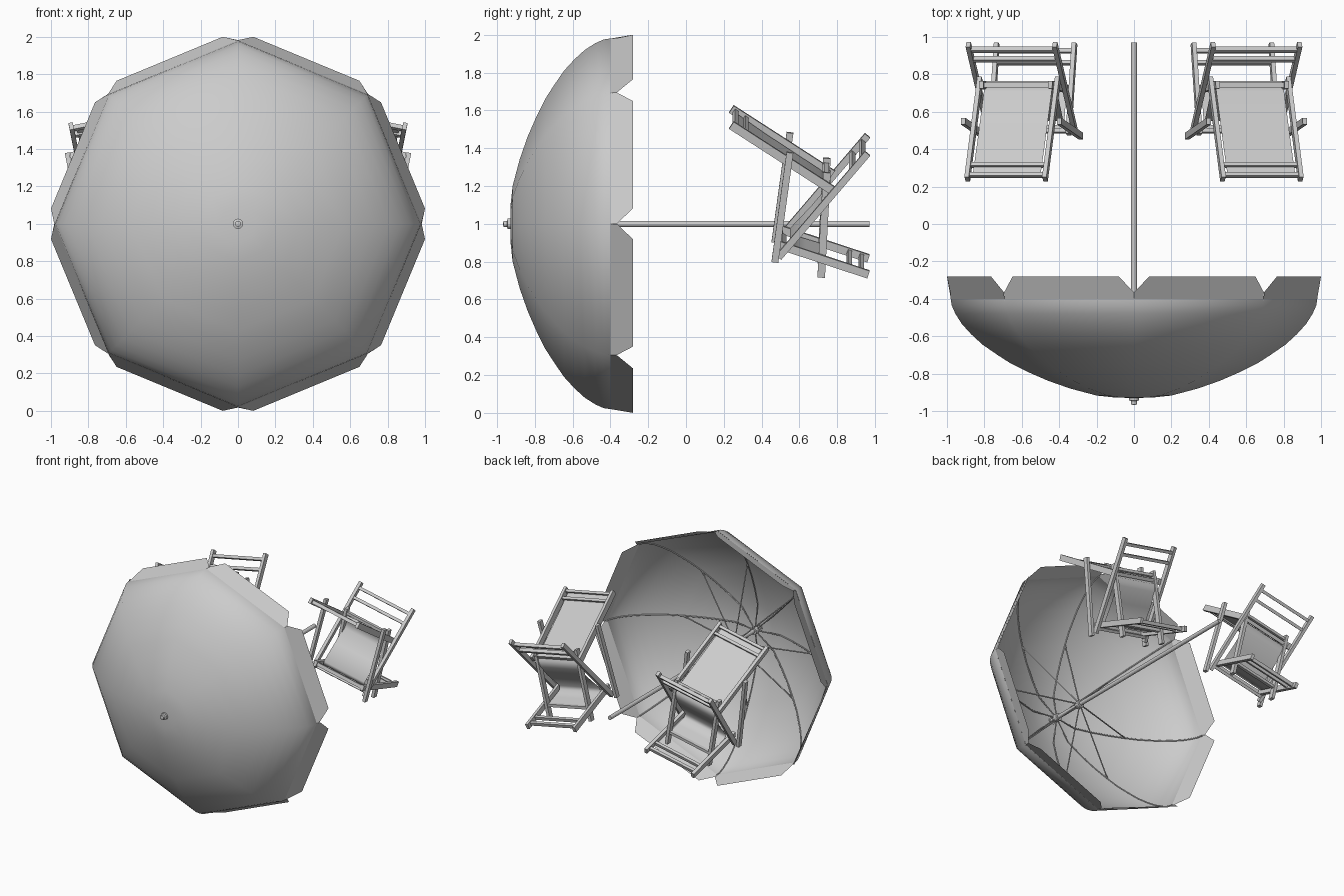
import bpy, bmesh
from math import sin, cos, pi
from mathutils import Vector, Matrix

if "Cube" in bpy.data.objects:
    bpy.data.objects.remove(bpy.data.objects["Cube"])

grey = bpy.data.materials.new("plain_grey")
grey.use_nodes = True
GREY = (0.6, 0.6, 0.6, 1)
grey.diffuse_color = GREY
grey.node_tree.nodes["Principled BSDF"].inputs["Base Color"].default_value = GREY


def finish(name, bm, smooth=False, mirror=False):
    mesh = bpy.data.meshes.new(name)
    bm.to_mesh(mesh)
    bm.free()
    mesh.materials.append(grey)
    for p in mesh.polygons:
        p.use_smooth = smooth
    obj = bpy.data.objects.new(name, mesh)
    bpy.context.collection.objects.link(obj)
    if mirror:
        obj.modifiers.new("mirror", 'MIRROR').use_mirror_merge = False
    return obj


def polar(r, a, y):
    """Point at radius r and angle a around the pole, which lies along y."""
    return Vector((r * sin(a), y, 1 + r * cos(a)))


def lathe(name, profile, sides, smooth):
    """Revolve (radius, y) points around the pole axis."""
    bm = bmesh.new()
    rings = [[bm.verts.new(polar(r, 2 * pi * i / sides, y)) for i in range(sides)]
             for r, y in profile]
    for a, b in zip(rings, rings[1:]):
        for i in range(sides):
            j = (i + 1) % sides
            bm.faces.new((a[i], a[j], b[j], b[i]))
    bmesh.ops.remove_doubles(bm, verts=bm.verts, dist=1e-5)
    bmesh.ops.recalc_face_normals(bm, faces=bm.faces)
    return finish(name, bm, smooth)


# Parasol canopy: eight panels, domed towards the front
DOME = [(0, -.93), (.1, -.928), (.2, -.917), (.34, -.88), (.46, -.838), (.57, -.79),
        (.66, -.745), (.73, -.70), (.81, -.645), (.87, -.59), (.92, -.535),
        (.955, -.48), (.975, -.435), (.98, -.40)]
lathe("canopy", DOME, 8, True)

# Valance: one flared flap per panel, with trimmed corners
bm = bmesh.new()
FLAP = [(-.375, .905, -.40), (-.375, .908, -.365), (-.307, .955, -.28)]
FLAP += [(-s, a, y) for s, a, y in reversed(FLAP)]
for k in range(8):
    turn = Matrix.Rotation(pi / 8 + k * pi / 4, 3, 'Y')
    bm.faces.new([bm.verts.new(turn @ Vector((s, y, a)) + Vector((0, 0, 1)))
                  for s, a, y in FLAP])
finish("valance", bm)

# Pole, finial and the two hubs
lathe("pole", [(0, -.93), (.016, -.93), (.016, .97), (0, .97)], 12, False)
lathe("finial", [(.028, -.925), (.028, -.943), (.016, -.946), (.016, -.965), (0, -.968)], 12, False)
for name, y in (("crown_hub", -.87), ("runner_hub", -.62)):
    lathe(name, [(0, y - .02), (.03, y - .02), (.03, y + .02), (0, y + .02)], 12, False)

# Ribs under the canopy corners, and stretchers from the runner hub
wires = bpy.data.curves.new("ribs_and_stretchers", 'CURVE')
wires.dimensions = '3D'
wires.bevel_depth = .005
wires.bevel_resolution = 1
rib = [(.02, -.88)] + [(r - .004, y + .008) for r, y in DOME[2:]]
for k in range(8):
    for path in (rib, [(.02, -.62), (.57, -.78)]):
        spline = wires.splines.new('POLY')
        spline.points.add(len(path) - 1)
        for point, (r, y) in zip(spline.points, path):
            point.co = (*polar(r, k * pi / 4, y), 1)
wires.materials.append(grey)
bpy.context.collection.objects.link(bpy.data.objects.new("ribs_and_stretchers", wires))

# Deck chairs: laid out in a leaning side plane, then mirrored
ACROSS = Vector((.98, 0, .2)).normalized()


def seat_point(h, y, z):
    """Point at offset h across the chair, on its middle plane at (y, z)."""
    return Vector((-.615 - .2 * (z - 1.22), y, z)) + ACROSS * h


def bar(bm, p, q, side, width, depth):
    """Square bar from p to q, with its width along side."""
    d = q - p
    n = d.cross(side).normalized()
    m = Matrix((side * width, n * depth, d)).transposed().to_4x4()
    m.translation = (p + q) / 2
    bmesh.ops.create_cube(bm, size=1, matrix=m)


def frame(name, start, end, half, depth, crossbars):
    """Two rails joined by crossbars at fractions along their length."""
    bm = bmesh.new()
    for h in (-half, half):
        bar(bm, seat_point(h, *start), seat_point(h, *end), ACROSS, .024, depth)
    along = (seat_point(0, *end) - seat_point(0, *start)).normalized()
    for t in crossbars:
        y, z = (a + (b - a) * t for a, b in zip(start, end))
        bar(bm, seat_point(-half, y, z), seat_point(half, y, z), along, .022, .026)
    finish(name, bm, mirror=True)


frame("upper_frame", (.24, 1.565), (.775, 1.22), .212, .045, (.04, .14, .95))
frame("back_frame", (.96, 1.42), (.49, .87), .236, .036, (.06, .17, .95))
frame("lower_frame", (.48, .935), (.965, .775), .212, .042, (.04, .79, .92))
frame("outer_legs", (.55, 1.43), (.47, .85), .262, .036, ())
frame("inner_legs", (.745, 1.31), (.715, .755), .188, .04, (.06, .82))

# Fabric sling following the three seat frames
bm = bmesh.new()
SLING = [(.27, 1.545), (.42, 1.44), (.58, 1.335), (.71, 1.25), (.755, 1.205), (.74, 1.15),
         (.66, 1.055), (.55, .94), (.555, .91), (.63, .885), (.73, .855)]
edges = [[bm.verts.new(seat_point(h, y, z)) for h in (-.185, .185)] for y, z in SLING]
for a, b in zip(edges, edges[1:]):
    bm.faces.new((a[0], a[1], b[1], b[0]))
finish("sling", bm, smooth=True, mirror=True)
